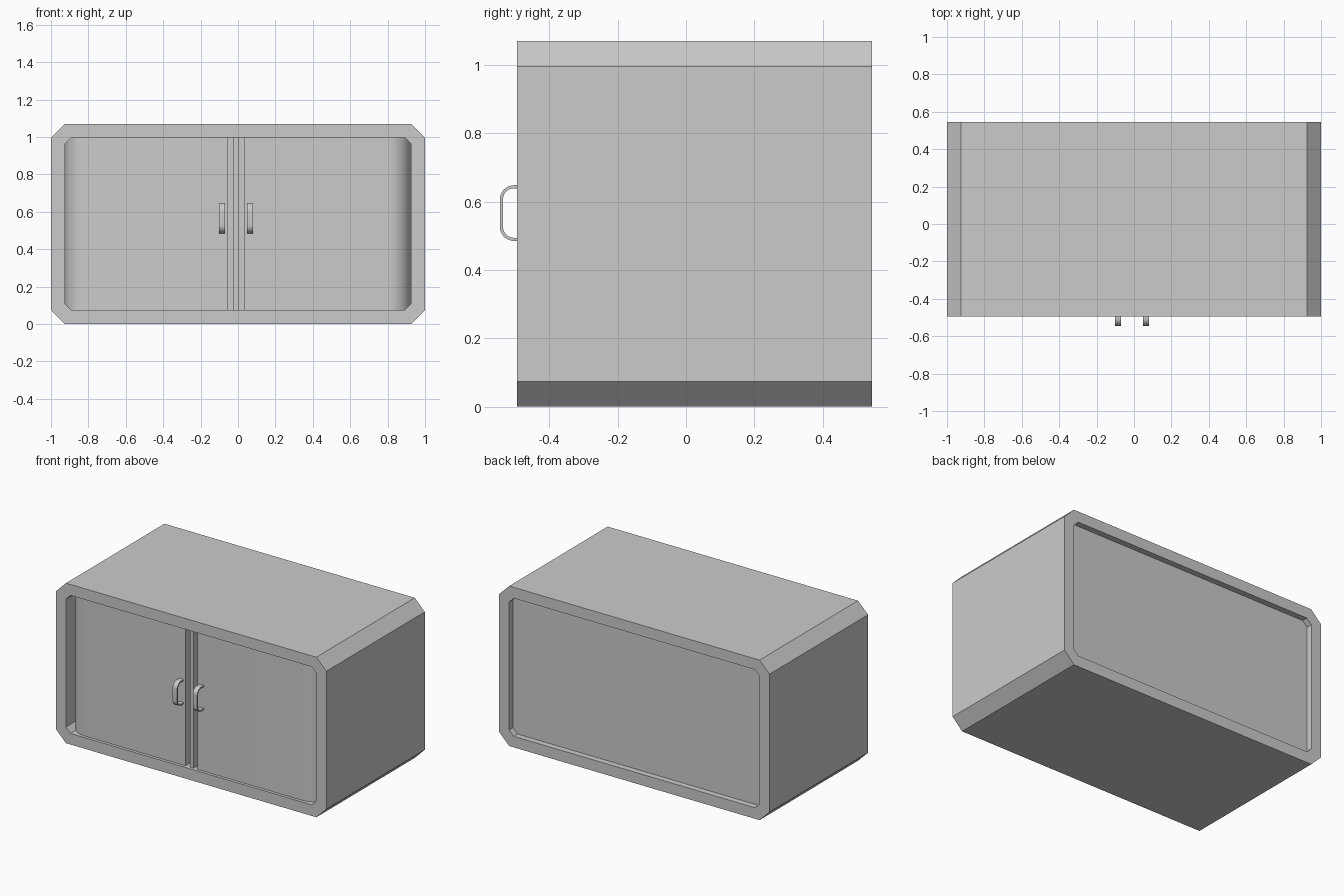
import bpy, bmesh, math

if "Cube" in bpy.data.objects:
    bpy.data.objects.remove(bpy.data.objects["Cube"])

X0, Z0, Z1 = 0.926, 0.074, 0.997       # opening limits
FRONT, BACK = -0.495, 0.545
DOOR_Y = FRONT + 0.02                  # recessed door face


def finish(name, bm, smooth=False):
    bmesh.ops.recalc_face_normals(bm, faces=bm.faces)
    me = bpy.data.meshes.new(name)
    bm.to_mesh(me)
    bm.free()
    ob = bpy.data.objects.new(name, me)
    bpy.context.collection.objects.link(ob)
    if smooth:
        bpy.ops.object.select_all(action='DESELECT')
        ob.select_set(True)
        bpy.context.view_layer.objects.active = ob
        bpy.ops.object.shade_smooth_by_angle(angle=math.radians(35))
    return ob


def prism(name, pts, vec, smooth=False):
    """Extrude a closed 3D outline along vec."""
    bm = bmesh.new()
    face = bm.faces.new([bm.verts.new(p) for p in pts])
    ext = bmesh.ops.extrude_face_region(bm, geom=[face], use_keep_orig=True)
    verts = [g for g in ext['geom'] if isinstance(g, bmesh.types.BMVert)]
    bmesh.ops.translate(bm, verts=verts, vec=vec)
    return finish(name, bm, smooth)


def octagon(x, z0, z1, c):
    return [(x, z0 + c), (x, z1 - c), (x - c, z1), (c - x, z1),
            (-x, z1 - c), (-x, z0 + c), (c - x, z0), (x - c, z0)]


def arc(cx, cy, r, a0, a1, n):
    angles = [math.radians(a0 + (a1 - a0) * i / n) for i in range(n + 1)]
    return [(cx + r * math.cos(a), cy + r * math.sin(a)) for a in angles]


# Chamfered open-ended shell
outer = octagon(1.0, 0.0, 1.07, 0.074)
inner = octagon(X0, Z0, Z1, 0.034)
bm = bmesh.new()
rings = [[bm.verts.new((x, y, z)) for x, z in loop]
         for loop, y in ((outer, FRONT), (outer, BACK), (inner, BACK), (inner, FRONT))]
for k in range(4):
    a, b = rings[k], rings[(k + 1) % 4]
    for i in range(8):
        j = (i + 1) % 8
        bm.faces.new((a[i], a[j], b[j], b[i]))
finish("cabinet_shell", bm)

# Recessed back panel
prism("back_panel", [(x, BACK - 0.04, z) for x, z in inner], (0, -0.02, 0))

# Sliding doors that curve back at their outer ends
R, T = 0.12, 0.02
cx, cy = X0 - R, DOOR_Y + R
for side, edge in (("left", -0.055), ("right", 0.033)):
    s = 1 if edge > 0 else -1
    e = abs(edge)
    profile = [(e, DOOR_Y)] + arc(cx, cy, R, -90, 0, 12)
    profile += arc(cx, cy, R - T, 0, -90, 12)
    profile += [(e + 0.03, DOOR_Y + T), (e + 0.03, DOOR_Y + 0.05), (e, DOOR_Y + 0.05)]
    prism(side + "_door", [(s * x, y, Z0) for x, y in profile], (0, 0, Z1 - Z0), True)


def box(name, x0, x1, y0, y1):
    prism(name, [(x0, y0, Z0), (x1, y0, Z0), (x1, y1, Z0), (x0, y1, Z0)], (0, 0, Z1 - Z0))


# Centre post with a groove on each side
box("centre_post", -0.024, 0.004, DOOR_Y, DOOR_Y + 0.05)
box("groove_backing", -0.085, 0.063, DOOR_Y + 0.05, DOOR_Y + 0.06)

# Rounded pull handles
def handle_path(inset):
    r = 0.042
    yc, zt, zb = -0.545 + r, 0.648 - r, 0.485 + r
    return ([(DOOR_Y + 0.005, zt + r - inset)] + arc(yc, zt, r - inset, 90, 180, 10)
            + arc(yc, zb, r - inset, 180, 270, 10) + [(DOOR_Y + 0.005, zb - r + inset)])


outline = handle_path(0) + handle_path(0.009)[::-1]
for side, x in (("left", -0.102), ("right", 0.047)):
    prism(side + "_handle", [(x, y, z) for y, z in outline], (0.033, 0, 0), True)
